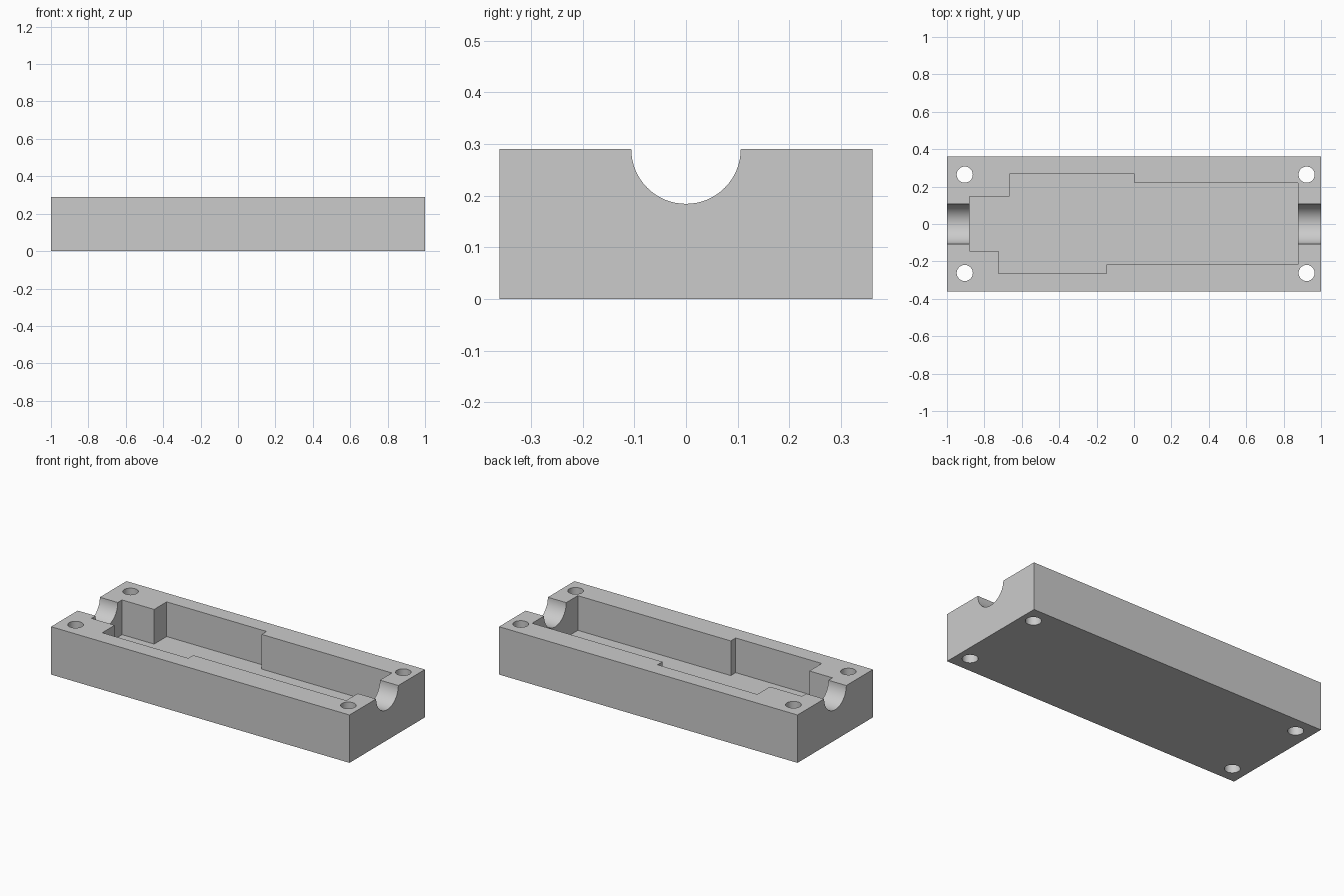
import bpy
import bmesh
import math
from mathutils import Matrix

if "Cube" in bpy.data.objects:
    bpy.data.objects.remove(bpy.data.objects["Cube"], do_unlink=True)

HEIGHT, DEPTH, FLOOR = 0.29, 0.722, 0.08

grey = bpy.data.materials.new("plain grey")
grey.use_nodes = True
colour = (0.6, 0.6, 0.6, 1)
grey.diffuse_color = colour
grey.node_tree.nodes["Principled BSDF"].inputs["Base Color"].default_value = colour


def finish(name, bm):
    bmesh.ops.recalc_face_normals(bm, faces=bm.faces)
    mesh = bpy.data.meshes.new(name)
    bm.to_mesh(mesh)
    bm.free()
    mesh.materials.append(grey)
    obj = bpy.data.objects.new(name, mesh)
    bpy.context.collection.objects.link(obj)
    return obj


def prism(name, outline, bottom, top):
    bm = bmesh.new()
    face = bm.faces.new([bm.verts.new((x, y, bottom)) for x, y in outline])
    side = bmesh.ops.extrude_face_region(bm, geom=[face])["geom"]
    verts = [v for v in side if isinstance(v, bmesh.types.BMVert)]
    bmesh.ops.translate(bm, verts=verts, vec=(0, 0, top - bottom))
    return finish(name, bm)


def cylinder(name, radius, length, matrix, sides):
    bm = bmesh.new()
    bmesh.ops.create_cone(bm, cap_ends=True, segments=sides, radius1=radius,
                          radius2=radius, depth=length, matrix=matrix)
    return finish(name, bm)


# Solid block
w = DEPTH / 2
body = prism("enclosure_base", [(-1, -w), (1, -w), (1, w), (-1, w)], 0, HEIGHT)

# Stepped pocket with a closed floor
pocket = [(-0.88, -0.145), (-0.725, -0.145), (-0.725, -0.264), (-0.148, -0.264),
          (-0.148, -0.217), (0.877, -0.217), (0.877, 0.22), (0.004, 0.22),
          (0.004, 0.267), (-0.665, 0.267), (-0.665, 0.147), (-0.88, 0.147)]
cutters = [prism("pocket_cutter", pocket, FLOOR, HEIGHT + 0.2)]

# Half-round cable channel through both ends
lengthwise = Matrix.Translation((0, 0, HEIGHT)) @ Matrix.Rotation(math.pi / 2, 4, "Y")
cutters.append(cylinder("channel_cutter", 0.106, 2.4, lengthwise, 64))

# Screw holes through the corners
for x in (-0.905, 0.923):
    for y in (-0.262, 0.264):
        place = Matrix.Translation((x, y, HEIGHT / 2))
        cutters.append(cylinder("screw_hole_cutter", 0.043, 0.6, place, 48))

# Cut everything out of the block
for cutter in cutters:
    cut = body.modifiers.new(cutter.name, "BOOLEAN")
    cut.operation = "DIFFERENCE"
    cut.solver = "EXACT"
    cut.object = cutter
bpy.context.view_layer.update()
result = bpy.data.meshes.new_from_object(
    body.evaluated_get(bpy.context.evaluated_depsgraph_get()))
body.modifiers.clear()
body.data = result
for cutter in cutters:
    bpy.data.objects.remove(cutter, do_unlink=True)

# Smooth the round cuts and keep the corners crisp
bpy.ops.object.select_all(action="DESELECT")
body.select_set(True)
bpy.context.view_layer.objects.active = body
bpy.ops.object.shade_smooth_by_angle(angle=math.radians(30))
